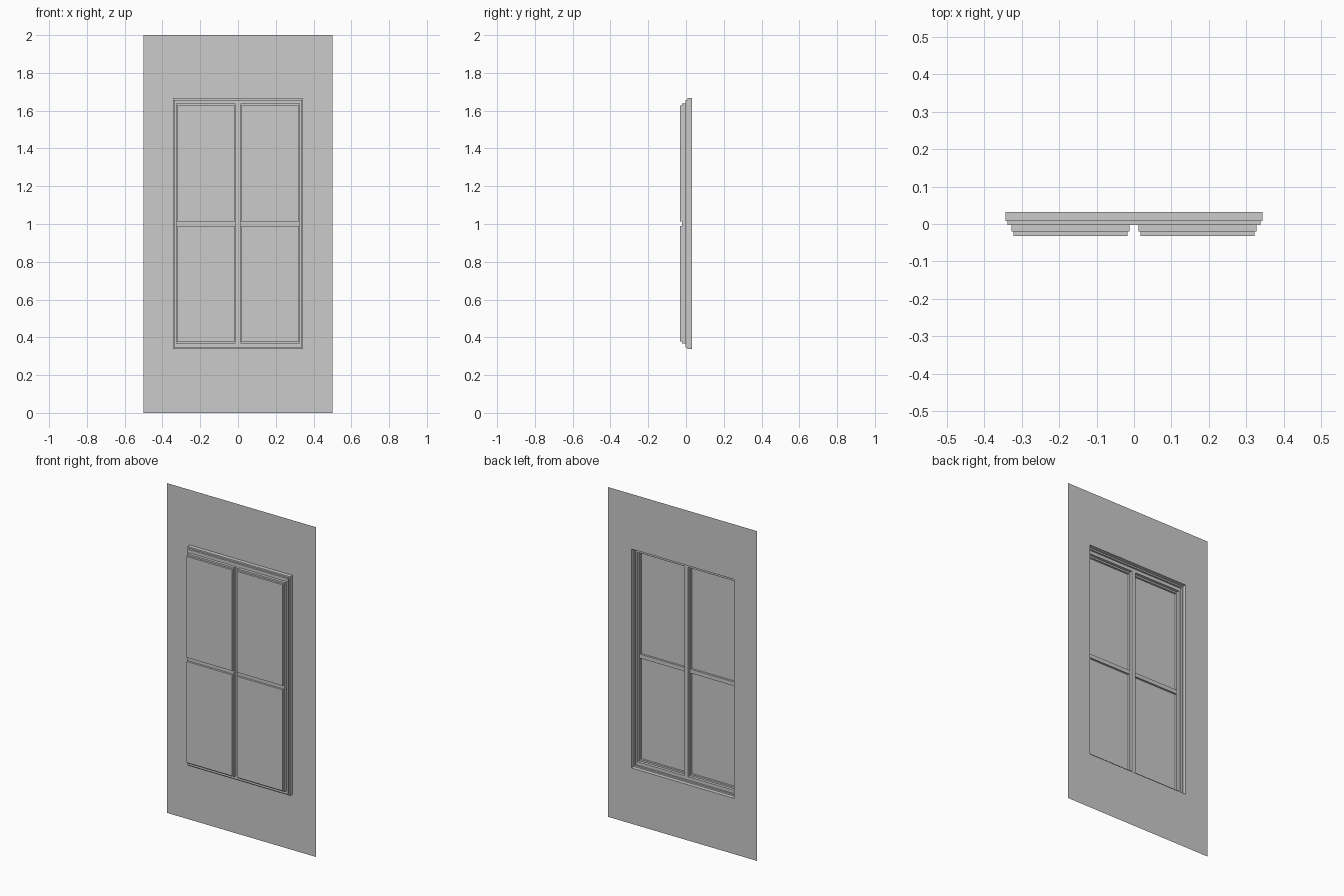
import bpy, bmesh

if "Cube" in bpy.data.objects:
    bpy.data.objects.remove(bpy.data.objects["Cube"])

ZC = 1.002                                   # window centre height
# depth levels, from wall plane forward to the glass
Y_WALL, Y_LIP, Y_FRAME, Y_SASH, Y_PANE = 0.032, 0.008, -0.003, -0.020, -0.032

# right-half rectangles: x0, x1, z0, z1 (x0 = 0 lies on the mirror plane)
def rect(x0, x1, half):
    return (x0, x1, ZC - half, ZC + half)

WALL = (0, 0.5, 0, 2)
OUTER = rect(0, 0.344, 0.664)
INNER = rect(0, 0.338, 0.655)
SASH = rect(0.012, 0.327, 0.635)
LIGHT = rect(0.017, 0.322, 0.625)
BAR = 0.012                                  # half height of the cross bar


def corners(bm, r, y):
    x0, x1, z0, z1 = r
    return [bm.verts.new((x, y, z)) for x, z in ((x0, z0), (x1, z0), (x1, z1), (x0, z1))]


def ring(bm, a, ya, b, yb):
    """Band of quads joining rectangle a to rectangle b, open on the mirror plane."""
    va, vb = corners(bm, a, ya), corners(bm, b, yb)
    for i in range(4):
        if i == 3 and a[0] == 0 and b[0] == 0:
            continue
        j = (i + 1) % 4
        bm.faces.new((va[i], va[j], vb[j], vb[i]))


def make(name, build):
    bm = bmesh.new()
    build(bm)
    bmesh.ops.remove_doubles(bm, verts=bm.verts, dist=1e-5)
    mesh = bpy.data.meshes.new(name)
    bm.to_mesh(mesh)
    bm.free()
    ob = bpy.data.objects.new(name, mesh)
    bpy.context.collection.objects.link(ob)
    mod = ob.modifiers.new("mirror", 'MIRROR')
    mod.use_axis[0] = True
    mod.merge_threshold = 1e-4


# flat wall sheet with the opening
def wall(bm):
    ring(bm, WALL, Y_WALL, OUTER, Y_WALL)


# stepped outer frame, including the central mullion
def frame(bm):
    ring(bm, OUTER, Y_WALL, OUTER, Y_LIP)
    ring(bm, OUTER, Y_LIP, INNER, Y_LIP)
    ring(bm, INNER, Y_LIP, INNER, Y_FRAME)
    ring(bm, INNER, Y_FRAME, SASH, Y_FRAME)


# each half of the sash splits at the cross bar into two raised panes
UPPER = (LIGHT[0], LIGHT[1], ZC + BAR, LIGHT[3])
LOWER = (LIGHT[0], LIGHT[1], LIGHT[2], ZC - BAR)


def sash(bm):
    ring(bm, SASH, Y_FRAME, SASH, Y_SASH)
    ring(bm, (SASH[0], SASH[1], ZC, SASH[3]), Y_SASH, UPPER, Y_SASH)
    ring(bm, (SASH[0], SASH[1], SASH[2], ZC), Y_SASH, LOWER, Y_SASH)


def panes(bm):
    for r in (UPPER, LOWER):
        ring(bm, r, Y_SASH, r, Y_PANE)
        bm.faces.new(corners(bm, r, Y_PANE))


# the mullion closes the frame: INNER to SASH leaves a strip beside x = 0
for name, fn in (("wall_panel", wall), ("window_frame", frame),
                 ("window_sash", sash), ("window_panes", panes)):
    make(name, fn)
